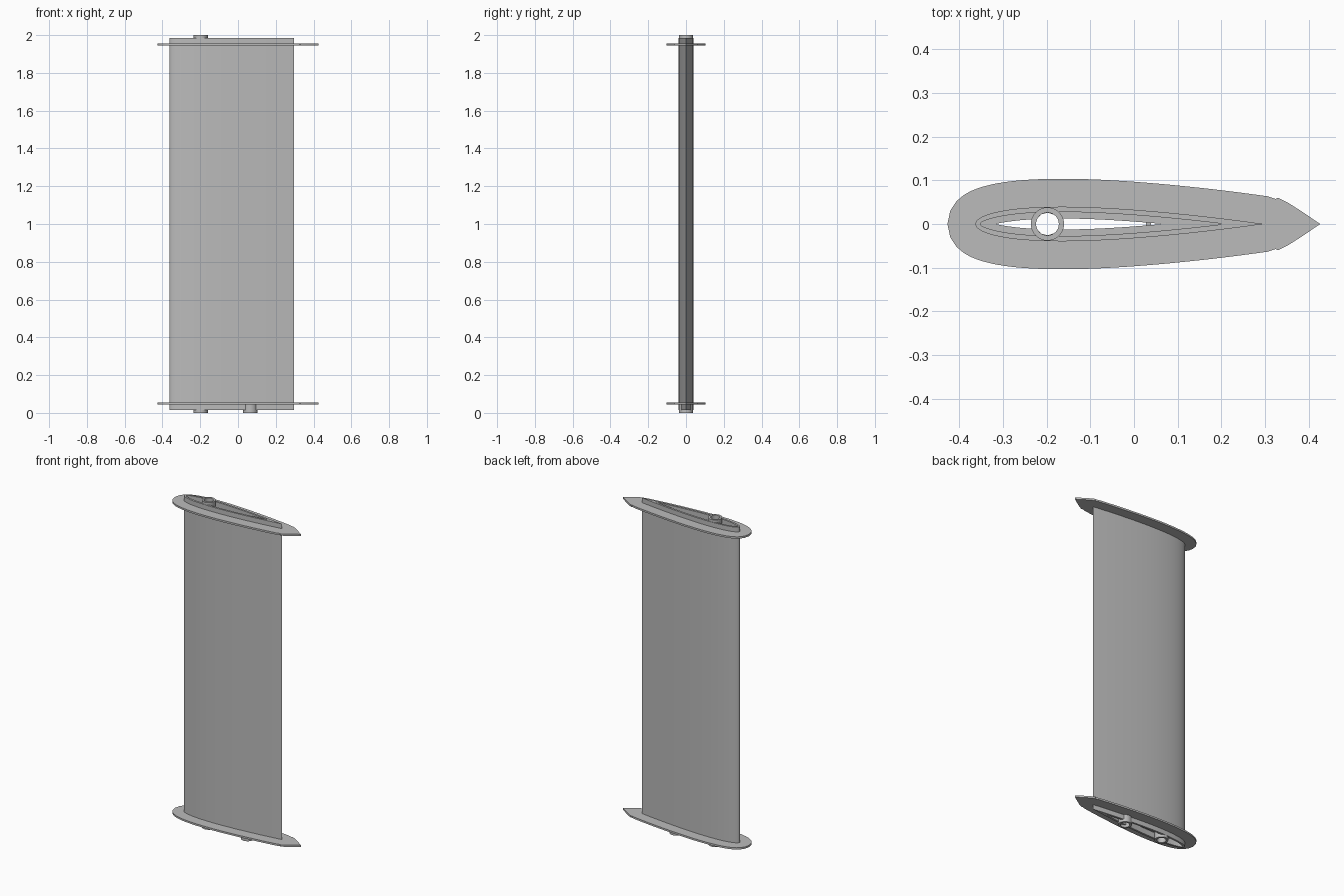
import bpy, bmesh
from math import sin, cos, pi, sqrt

cube = bpy.data.objects.get("Cube")
if cube:
    bpy.data.objects.remove(cube, do_unlink=True)

grey = bpy.data.materials.new("plain grey")
grey.use_nodes = True
COLOUR = (0.5, 0.5, 0.5, 1)
grey.diffuse_color = COLOUR
grey.node_tree.nodes["Principled BSDF"].inputs["Base Color"].default_value = COLOUR

NOSE, TAIL = -0.363, 0.296
CHORD = TAIL - NOSE
STEPS = 40
BORE, TUBE = 0.026, 0.038
FRONT_TUBE_X, REAR_TUBE_X = -0.198, 0.065


def half_thickness(x):
    """Symmetric 12 percent wing section."""
    s = min(max((x - NOSE) / CHORD, 0), 1)
    return 0.6 * CHORD * (0.2969 * sqrt(s) - 0.126 * s - 0.3516 * s**2
                          + 0.2843 * s**3 - 0.1036 * s**4)


def spaced(x0, x1):
    return [x0 + (x1 - x0) * (1 - cos(pi * i / STEPS)) / 2 for i in range(STEPS + 1)]


def inset_outline(x0, x1, wall, bore=False):
    """Upper edge of a pocket, widened round the tube bore if asked."""
    pts = []
    for x in spaced(x0, x1):
        y = max(half_thickness(x) - wall, 0.0005)
        if bore:
            y = max(y, sqrt(max(BORE**2 - (x - FRONT_TUBE_X)**2, 0)))
        pts.append((x, y))
    pts[0], pts[-1] = (x0, 0), (x1, 0)
    return pts


def offset_outline(upper, dist):
    """Push the upper edge outward along its normals."""
    pts = [(upper[0][0] - dist, 0)]
    for i in range(1, len(upper)):
        a, b = upper[i - 1], upper[min(i + 1, len(upper) - 1)]
        dx, dy = b[0] - a[0], b[1] - a[1]
        n = sqrt(dx * dx + dy * dy)
        pts.append((upper[i][0] - dy / n * dist, upper[i][1] + dx / n * dist))
    return pts


def closed(upper):
    return upper + [(x, -y) for x, y in upper[-2:0:-1]]


def circle(x, r, n=40):
    return [(x + r * cos(2 * pi * i / n), r * sin(2 * pi * i / n)) for i in range(n)]


def hollow_prism(name, outer, inner, z0, z1):
    """Straight wall between two matching outlines."""
    bm = bmesh.new()
    rings = [[bm.verts.new((x, y, z)) for x, y in loop]
             for loop, z in ((outer, z0), (outer, z1), (inner, z1), (inner, z0))]
    n = len(outer)
    for k in range(4):
        a, b = rings[k], rings[(k + 1) % 4]
        for i in range(n):
            j = (i + 1) % n
            bm.faces.new((a[i], a[j], b[j], b[i]))
    bmesh.ops.remove_doubles(bm, verts=bm.verts, dist=1e-5)
    bmesh.ops.recalc_face_normals(bm, faces=bm.faces)
    mesh = bpy.data.meshes.new(name)
    bm.to_mesh(mesh)
    bm.free()
    mesh.materials.append(grey)
    ob = bpy.data.objects.new(name, mesh)
    bpy.context.collection.objects.link(ob)
    bpy.ops.object.select_all(action='DESELECT')
    ob.select_set(True)
    bpy.context.view_layer.objects.active = ob
    bpy.ops.object.shade_smooth_by_angle(angle=0.5)
    return ob


# Outlines
foil = inset_outline(NOSE, TAIL, 0)
recess = inset_outline(-0.351, 0.2, 0.012)
core = inset_outline(-0.316, 0.068, 0.027, bore=True)
tail_curve = [(0.33, 0.06), (0.352, 0.049), (0.385, 0.028), (0.426, 0)]
plate = offset_outline(foil, 0.064) + tail_curve
plate_hole = foil + [foil[-1]] * len(tail_curve)

# Wing body with a thick-walled hollow core
hollow_prism("wing_body", closed(foil), closed(core), 0.05, 1.95)

# Thin rims, end plates and front tube sockets at both ends
for end, low in (("bottom", True), ("top", False)):
    def span(a, b):
        return (a, b) if low else (2 - b, 2 - a)
    hollow_prism(end + "_rim", closed(foil), closed(recess), *span(0.015, 0.05))
    hollow_prism(end + "_end_plate", closed(plate), closed(plate_hole), *span(0.044, 0.055))
    hollow_prism(end + "_front_tube", circle(FRONT_TUBE_X, TUBE),
                 circle(FRONT_TUBE_X, BORE), *span(0, 0.05))

# Rear tube socket, only below
hollow_prism("bottom_rear_tube", circle(REAR_TUBE_X, TUBE), circle(REAR_TUBE_X, BORE), 0, 0.05)
